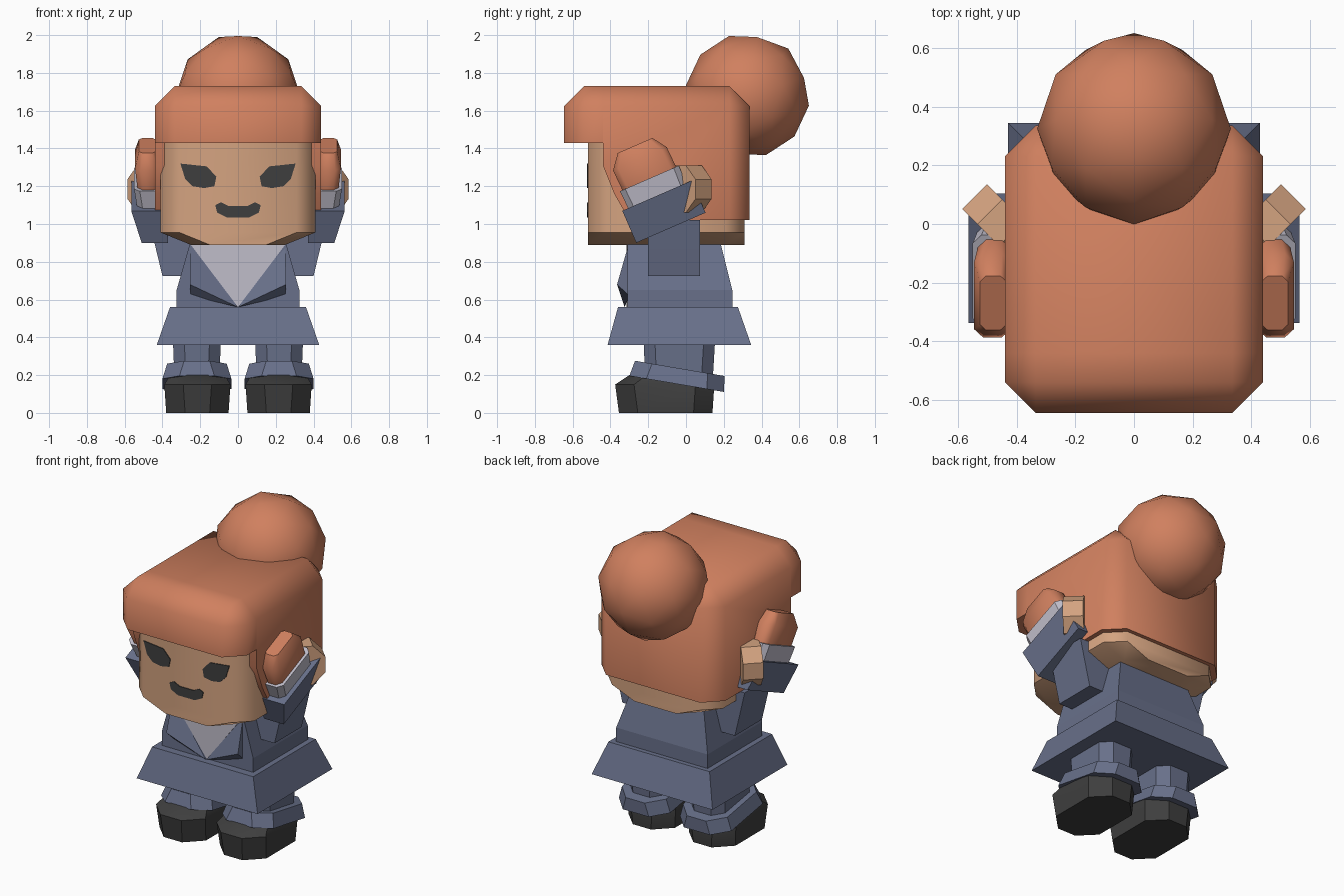
import bpy, bmesh, math
from mathutils import Matrix, Vector

if "Cube" in bpy.data.objects:
    bpy.data.objects.remove(bpy.data.objects["Cube"])


def material(name, rgb):
    m = bpy.data.materials.new(name)
    lin = [((c / 255 + 0.055) / 1.055) ** 2.4 for c in rgb]
    m.diffuse_color = (*lin, 1)
    m.use_nodes = True
    m.node_tree.nodes["Principled BSDF"].inputs["Base Color"].default_value = m.diffuse_color
    return m


HAIR = material("ginger hair", (208, 128, 95))
SKIN = material("tan skin", (212, 163, 128))
CLOTH = material("slate cloth", (104, 112, 138))
SHIRT = material("pale shirt", (192, 189, 202))
DARK = material("charcoal", (62, 62, 62))


def finish(bm, name, mat, smooth=0, mtx=None):
    """Turn a bmesh into a named, coloured object."""
    if mtx:
        bmesh.ops.transform(bm, matrix=mtx, verts=bm.verts)
    bmesh.ops.recalc_face_normals(bm, faces=bm.faces)
    me = bpy.data.meshes.new(name)
    bm.to_mesh(me)
    bm.free()
    me.materials.append(mat)
    ob = bpy.data.objects.new(name, me)
    bpy.context.collection.objects.link(ob)
    if smooth:
        bpy.ops.object.select_all(action='DESELECT')
        ob.select_set(True)
        bpy.context.view_layer.objects.active = ob
        bpy.ops.object.shade_smooth_by_angle(angle=math.radians(smooth))
    return ob


def loft(name, mat, rings, side=1, smooth=0, mtx=None, shear=0):
    """Stack of rectangular or chamfered rings: (z, x0, x1, y0, y1, chamfer)."""
    bm = bmesh.new()
    loops = []
    for z, x0, x1, y0, y1, c in rings:
        if c:
            pts = [(x0 + c, y0), (x1 - c, y0), (x1, y0 + c), (x1, y1 - c),
                   (x1 - c, y1), (x0 + c, y1), (x0, y1 - c), (x0, y0 + c)]
        else:
            pts = [(x0, y0), (x1, y0), (x1, y1), (x0, y1)]
        loops.append([bm.verts.new((x * side, y, z - shear * y)) for x, y in pts])
    for a, b in zip(loops, loops[1:]):
        n = len(a)
        for i in range(n):
            bm.faces.new((a[i], a[(i + 1) % n], b[(i + 1) % n], b[i]))
    bm.faces.new(loops[0])
    bm.faces.new(loops[-1])
    return finish(bm, name, mat, smooth, mtx)


def prism(bm, pts, depth):
    """Extrude a closed loop of points along a vector."""
    f = bm.faces.new([bm.verts.new(p) for p in pts])
    r = bmesh.ops.extrude_face_region(bm, geom=[f])
    vs = [v for v in r["geom"] if isinstance(v, bmesh.types.BMVert)]
    bmesh.ops.translate(bm, verts=vs, vec=depth)


def plate(name, mat, pts, y, side=1):
    bm = bmesh.new()
    prism(bm, [(x * side, y, z) for x, z in pts], (0, 0.008, 0))
    return finish(bm, name, mat)


def hair_block(name, profile, y_out):
    """Side profile extruded across, chamfered on its top and outer edges."""
    w, top = 0.44, 1.73
    bm = bmesh.new()
    prism(bm, [(-w, y, z) for y, z in profile], (2 * w, 0, 0))

    def planes(e):
        a, b = (v.co for v in e.verts)
        same = lambda i, t: abs(a[i] - t) < 1e-4 and abs(b[i] - t) < 1e-4
        return same(0, w) + same(0, -w) + same(2, top) + same(1, y_out)
    edges = [e for e in bm.edges if planes(e) == 2]
    bmesh.ops.bevel(bm, geom=edges, offset=0.105, segments=1, affect='EDGES')
    return finish(bm, name, HAIR, 50)


# Hair: fringe, back block and bun
hair_block("hair_fringe", [(-.645, 1.43), (-.645, 1.73), (-.44, 1.73), (-.44, 1.43)], -.645)
hair_block("hair_back", [(-.44, 1.73), (-.44, 1.31), (-.38, 1.16), (-.30, 1.02),
                         (.335, 1.02), (.335, 1.73)], .335)
bm = bmesh.new()
bmesh.ops.create_icosphere(bm, subdivisions=2, radius=0.33)
finish(bm, "hair_bun", HAIR, 60,
       Matrix.Translation((0, .325, 1.68)) @ Matrix.Rotation(math.radians(80.7), 4, 'X')
       @ Matrix.Rotation(math.radians(90), 4, 'Z'))

# Head with narrowed jaw
loft("head", SKIN, [(.89, -.25, .25, -.52, .31, .1), (.955, -.41, .41, -.52, .31, .1),
                    (1.6, -.41, .41, -.52, .31, .1)], smooth=50)

# Mouth
half = [(.05, 1.095), (.09, 1.115), (.12, 1.10), (.11, 1.06), (.06, 1.035)]
plate("mouth", DARK, half + [(-x, z) for x, z in reversed(half)], -.525)

# Torso, skirt of the jacket and shirt front
loft("jacket", CLOTH, [(.5, -.325, .325, -.31, .245, 0), (.65, -.325, .325, -.31, .245, 0),
                       (.93, -.245, .245, -.31, .175, 0)])
loft("jacket_skirt", CLOTH, [(.36, -.43, .43, -.415, .345, 0), (.56, -.36, .36, -.36, .275, 0)])
plate("shirt_front", SHIRT, [(-.25, .89), (.25, .89), (0, .56)], -.316)

ARM = Matrix.Translation((0, -.08, .98)) @ Matrix.Rotation(math.radians(23.5), 4, 'X')
for s, tag in ((1, "right"), (-1, "left")):
    # Eye
    plate(tag + "_eye", DARK, [(.305, 1.32), (.165, 1.305), (.115, 1.25), (.125, 1.20),
                               (.18, 1.19), (.24, 1.20), (.28, 1.24)], -.525, s)
    # Ear: flared eight-sided disc
    bm = bmesh.new()
    axis = Vector((-s, 1, 0)).normalized()
    out = Vector((s, 1, 0)).normalized()
    c = Vector((s * .455, .005, 1.185)) - axis * .06
    ring = [math.radians(22.5 + 45 * i) for i in range(8)]
    prism(bm, [c + out * .135 * math.cos(a) + Vector((0, 0, .135 * math.sin(a)))
               for a in ring], axis * .12)
    finish(bm, tag + "_ear", SKIN)
    # Lapel
    bm = bmesh.new()
    for p in ((.25, -.305, .89), (.255, -.365, .68), (0, -.325, .56), (.25, -.30, .62)):
        bm.verts.new((p[0] * s, p[1], p[2]))
    bmesh.ops.convex_hull(bm, input=bm.verts)
    finish(bm, tag + "_lapel", CLOTH)
    # Arm: upper sleeve, flared lower sleeve, cuff, hand
    loft(tag + "_upper_sleeve", CLOTH, [(.725, .295, .40, -.2, .075, 0),
                                        (.87, .25, .435, -.2, .075, 0),
                                        (1.02, .30, .47, -.2, .075, 0)], s)
    loft(tag + "_lower_sleeve", CLOTH, [(0, .37, .51, -.2, .2, 0),
                                        (.185, .38, .565, -.2, .2, 0)], s, mtx=ARM)
    loft(tag + "_cuff", SHIRT, [(.15, .41, .53, -.165, .165, .03),
                                (.285, .40, .55, -.17, .17, .03)], s, mtx=ARM)
    loft(tag + "_hand", HAIR, [(.26, .42, .53, -.155, .155, .03), (.40, .42, .545, -.16, .15, .03),
                               (.475, .435, .525, -.10, .10, .02)], s, 50, ARM)
    # Leg, slanted trouser cuff, shoe
    loft(tag + "_leg", CLOTH, [(.15, .10, .335, -.215, .14, .06),
                               (.4, .09, .345, -.225, .155, .06)], s)
    loft(tag + "_trouser_cuff", CLOTH, [(.145, .035, .40, -.30, .20, .09),
                                        (.23, .06, .375, -.27, .205, .09)], s, shear=.17)
    loft(tag + "_shoe", DARK, [(0, .05, .38, -.355, .14, .1), (.15, .04, .39, -.375, .15, .1),
                               (.2, .07, .36, -.30, .13, .09)], s, 35)
